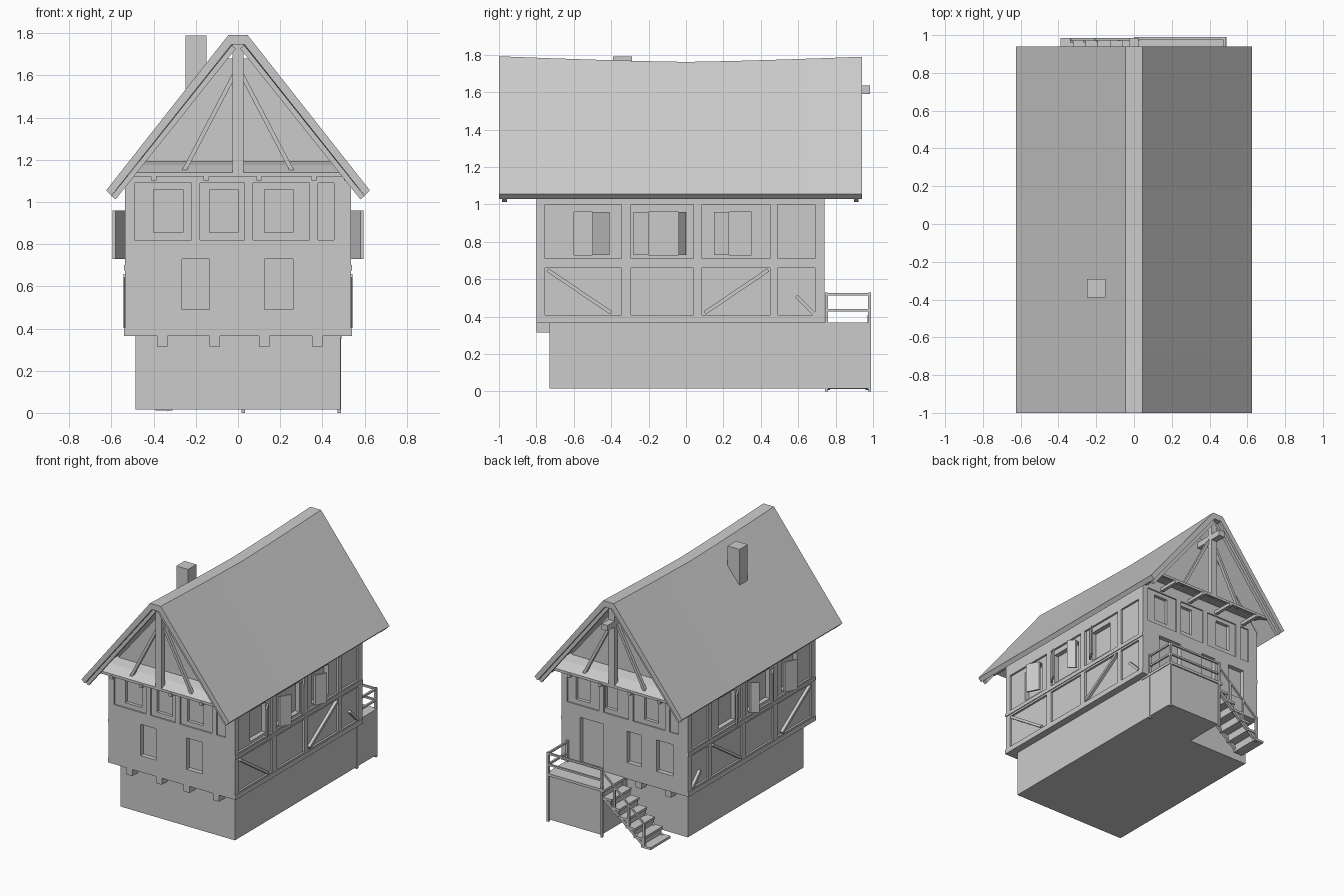
import bpy, bmesh, math
from mathutils import Vector

if "Cube" in bpy.data.objects:
    bpy.data.objects.remove(bpy.data.objects["Cube"])

GREY = (0.6, 0.6, 0.6, 1)
plaster = bpy.data.materials.new("plain_grey")
plaster.use_nodes = True
plaster.diffuse_color = GREY
plaster.node_tree.nodes["Principled BSDF"].inputs["Base Color"].default_value = GREY


def make(name, bm):
    bmesh.ops.recalc_face_normals(bm, faces=bm.faces)
    mesh = bpy.data.meshes.new(name)
    bm.to_mesh(mesh)
    bm.free()
    mesh.materials.append(plaster)
    obj = bpy.data.objects.new(name, mesh)
    bpy.context.collection.objects.link(obj)
    return obj


def add_box(bm, x, y, z):
    vs = bmesh.ops.create_cube(bm, size=1)["verts"]
    for v in vs:
        v.co = [r[0] + (c + 0.5) * (r[1] - r[0]) for c, r in zip(v.co, (x, y, z))]


def boxes(name, items):
    bm = bmesh.new()
    for item in items:
        add_box(bm, *item)
    return make(name, bm)


def loft(name, rings):
    """Solid through closed rings of equal point count."""
    bm = bmesh.new()
    loops = [[bm.verts.new(p) for p in ring] for ring in rings]
    n = len(loops[0])
    for a, b in zip(loops, loops[1:]):
        for i in range(n):
            j = (i + 1) % n
            bm.faces.new((a[i], a[j], b[j], b[i]))
    bm.faces.new(loops[0])
    bm.faces.new(loops[-1])
    return make(name, bm)


def prism(name, profile, y0, y1):
    return loft(name, [[(x, y, z) for x, z in profile] for y in (y0, y1)])


def beam(name, a, b, w, d):
    """Square timber from a to b: w across, d deep."""
    a, b = Vector(a), Vector(b)
    run = b - a
    bm = bmesh.new()
    add_box(bm, (-w / 2, w / 2), (-d / 2, d / 2), (0, run.length))
    obj = make(name, bm)
    axis = run.normalized()
    ref = Vector((0, 1, 0)) if abs(axis.y) < 0.5 else Vector((1, 0, 0))
    side = ref.cross(axis).normalized()
    deep = axis.cross(side)
    for v in obj.data.vertices:
        v.co = a + side * v.co.x + deep * v.co.y + axis * v.co.z
    return obj


def cut(obj, items):
    cutter = boxes("cutter", items)
    cutter.hide_render = True
    mod = obj.modifiers.new("openings", "BOOLEAN")
    mod.operation = "DIFFERENCE"
    mod.solver = "EXACT"
    mod.object = cutter
    bpy.context.view_layer.objects.active = obj
    bpy.ops.object.modifier_apply(modifier=mod.name)
    bpy.data.objects.remove(cutter)


W, FRONT, BACK = 0.535, -0.8, 0.74

# Stone base and landing
boxes("stone_base", [((-0.485, 0.485), (-0.73, 0.67), (0.015, 0.37))])
boxes("landing_block", [((0.03, 0.485), (0.66, 0.98), (0.015, 0.355))])
boxes("landing_floor", [((0.0, 0.49), (0.67, 0.99), (0.35, 0.37))])

# Timbered house body with gables
body = prism("house_body", [(-W, 0.365), (W, 0.365), (W, 1.09), (0.05, 1.68),
                            (-0.05, 1.68), (-W, 1.09)], FRONT, BACK)

# Sunken panels between the timbers
side_bays = [(-0.755, -0.345), (-0.295, 0.04), (0.085, 0.45), (0.49, 0.69)]
front_bays = [(-0.49, -0.22), (-0.18, 0.03), (0.07, 0.34), (0.38, 0.455)]
panels = []
for s in (-1, 1):
    sx = sorted((s * (W - 0.015), s * (W + 0.1)))
    panels += [(sx, bay, z) for bay in side_bays for z in ((0.41, 0.66), (0.71, 1.0))]
for bay in front_bays:
    panels.append((bay, (FRONT - 0.1, FRONT + 0.01), (0.82, 1.09)))
    panels.append(((-bay[1], -bay[0]), (BACK - 0.01, BACK + 0.1), (0.82, 1.09)))
cut(body, panels)

# Windows and back door
side_windows = [(-0.6, -0.41), (-0.27, 0.0), (0.15, 0.35)]
holes = []
for s in (-1, 1):
    sx = sorted((s * (W - 0.05), s * (W + 0.1)))
    holes += [(sx, y, (0.73, 0.96)) for y in side_windows]
front_y, back_y = (FRONT - 0.1, FRONT + 0.035), (BACK - 0.035, BACK + 0.1)
holes += [(x, front_y, (0.855, 1.06)) for x in ((-0.4, -0.26), (-0.135, 0), (0.125, 0.26))]
holes += [(x, front_y, (0.49, 0.73)) for x in ((-0.265, -0.135), (0.125, 0.26))]
holes += [(x, back_y, (0.855, 1.06)) for x in ((0.3, 0.42), (0.07, 0.17), (-0.28, -0.16))]
holes += [(x, back_y, (0.49, 0.73)) for x in ((-0.14, -0.02), (-0.41, -0.27))]
holes.append(((0.18, 0.38), back_y, (0.375, 0.73)))
cut(body, holes)

# Storey sills, diagonal braces and open shutters on both long walls
for s, side in ((-1, "right"), (1, "left")):
    boxes(side + "_sill", [(sorted((s * W, s * (W + 0.006))), (FRONT, BACK), z)
                           for z in ((0.365, 0.4), (0.675, 0.7))])
    for (y0, z0), (y1, z1) in (((0.1, 0.42), (0.44, 0.65)), ((0.59, 0.51), (0.69, 0.41)),
                               ((-0.74, 0.65), (-0.4, 0.42))):
        beam(side + "_brace", (s * (W - 0.01), y0, z0), (s * (W - 0.01), y1, z1), 0.02, 0.035)
    for hinge, free in ((-0.41, -0.5), (-0.28, -0.2), (0.0, -0.04), (0.15, 0.23)):
        a, b = Vector((s * W, hinge, 0)), Vector((s * (W + 0.045), free, 0))
        t = Vector((s * 0.015, 0, 0))
        loft(side + "_shutter", [[p + Vector((0, 0, z)) for p in (a, b, b + t, a + t)]
                                 for z in (0.73, 0.96)])

# Jetty joists under both ends
joists = [-0.36, -0.11, 0.125, 0.375]
boxes("jetty_joists", [((x - 0.025, x + 0.025), y, (0.315, 0.367))
                       for x in joists for y in ((FRONT, -0.7), (0.65, BACK - 0.01))])

# Sagging roof shell
def ridge(y):
    return 1.762 + 0.03 * abs(y) ** 1.3

rings = []
for y in (-1.0, -0.75, -0.5, -0.25, 0, 0.25, 0.5, 0.75, 0.94):
    r = ridge(y)
    half = [(0.045, r), (0.625, 1.055), (0.6, 1.03), (0.03, r - 0.045)]
    rings.append([(x, y, z) for x, z in half] + [(-x, y, z) for x, z in reversed(half)])
roof = loft("roof", rings)
bpy.ops.object.select_all(action="DESELECT")
roof.select_set(True)
bpy.context.view_layer.objects.active = roof
bpy.ops.object.shade_smooth_by_angle(angle=math.radians(30))

boxes("chimney", [((-0.25, -0.15), (-0.39, -0.29), (1.4, 1.79))])
boxes("ridge_beam", [((-0.025, 0.025), (-0.96, 0.985), (1.59, 1.635))])

# Gable ends: pent ledge, joists, king post, struts and verge rafters
for end, wall, s in (("front", FRONT, -1), ("back", BACK, 1)):
    outer, inner = wall + s * 0.16, wall - s * 0.01
    loft(end + "_pent_ledge", [[(-w, y, z - 0.02), (w, y, z - 0.02), (w, y, z), (-w, y, z)]
                               for w, y, z in ((0.525, outer, 1.14), (0.51, wall + s * 0.08, 1.175),
                                               (0.475, inner, 1.195))])
    for x in (-0.4, -0.15, 0.1, 0.36, 0.515):
        beam(end + "_pent_joist", (x, inner, 1.115), (x, outer + s * 0.005, 1.115), 0.025, 0.025)
    py = wall + s * 0.14
    beam(end + "_king_post", (0, py, 1.135), (0, py, 1.75), 0.05, 0.04)
    for m in (-1, 1):
        beam(end + "_strut", (m * 0.02, py - s * 0.02, 1.6), (m * 0.26, py - s * 0.02, 1.14), 0.02, 0.025)
        ry = wall + s * 0.17
        beam(end + "_verge_rafter", (m * 0.02, ry, 1.735), (m * 0.59, ry, 1.02), 0.025, 0.025)

# Stairs down from the landing
steps = 6
treads = []
for k in range(steps):
    x, z = 0.02 - 0.066 * k, 0.31 - 0.056 * k
    treads.append(((x - 0.08, x), (0.745, 0.985), (z - 0.018, z)))
    treads.append(((x - 0.008, x), (0.75, 0.98), (z, z + 0.04)))
boxes("stair_treads", treads)
for y in (0.76, 0.97):
    beam("stair_stringer", (0.03, y, 0.31), (-0.34, y, 0.015), 0.02, 0.02)

# Landing and stair railings
posts = [((x - 0.008, x + 0.008), (y - 0.008, y + 0.008), (z, z + h))
         for x, y, z, h in ((0.025, 0.982, 0, 0.53), (0.48, 0.982, 0, 0.53), (0.48, 0.75, 0, 0.53),
                            (-0.08, 0.978, 0.24, 0.17), (-0.2, 0.978, 0.14, 0.17),
                            (-0.33, 0.978, 0.03, 0.17))]
boxes("railing_posts", posts)
for z in (0.435, 0.52):
    beam("back_rail", (0.025, 0.982, z), (0.48, 0.982, z), 0.014, 0.014)
    beam("side_rail", (0.48, 0.75, z), (0.48, 0.982, z), 0.014, 0.014)
beam("stair_rail", (0.025, 0.978, 0.5), (-0.33, 0.978, 0.195), 0.012, 0.012)
